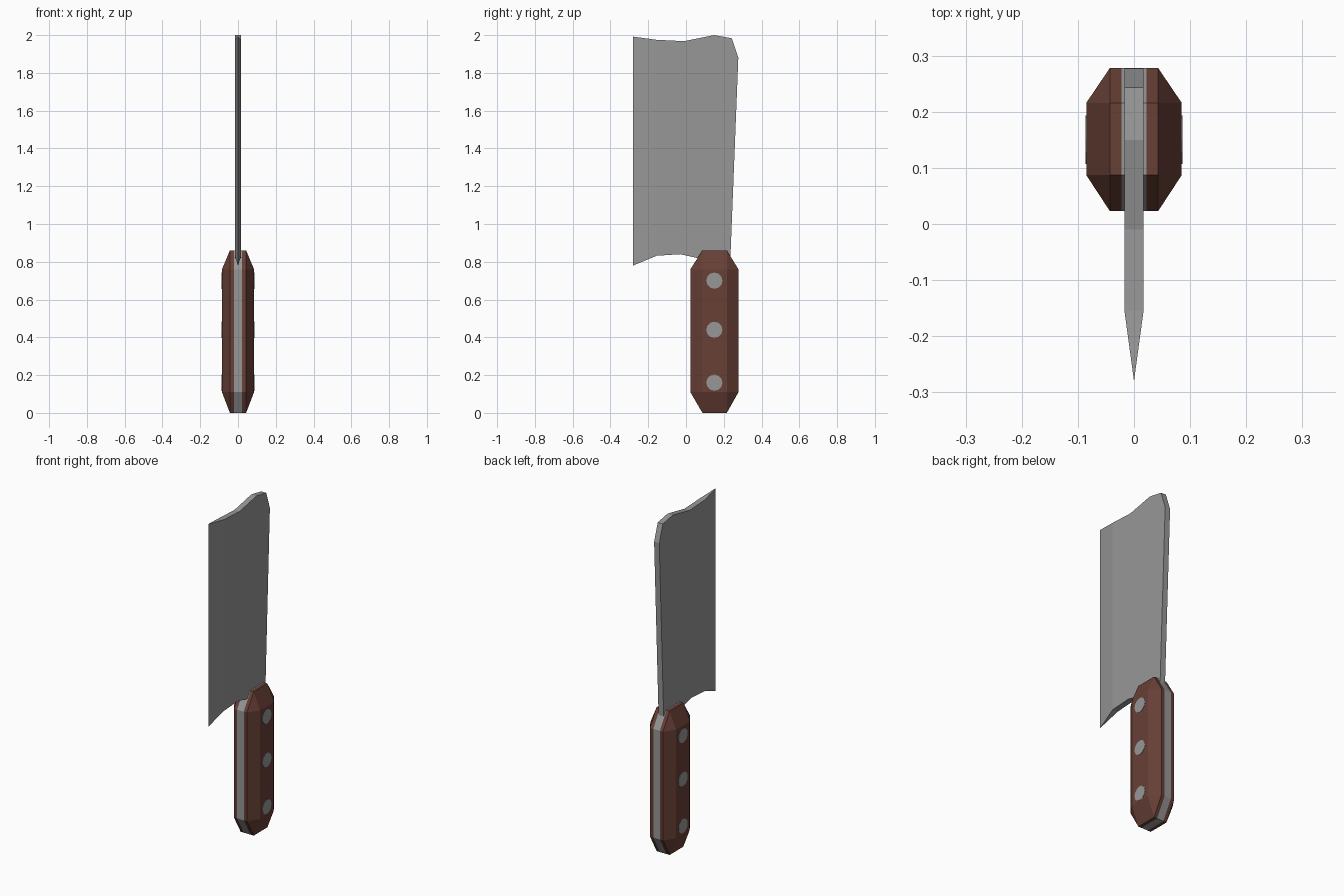
import bpy, bmesh, math
from mathutils import Matrix

if "Cube" in bpy.data.objects:
    bpy.data.objects.remove(bpy.data.objects["Cube"])


def material(name, rgb):
    m = bpy.data.materials.new(name)
    m.diffuse_color = (*rgb, 1.0)
    m.use_nodes = True
    m.node_tree.nodes["Principled BSDF"].inputs["Base Color"].default_value = m.diffuse_color
    return m


steel = material("steel grey", (0.31, 0.31, 0.31))
wood = material("dark red wood", (0.135, 0.05, 0.036))


def finish(bm, name, mat):
    bmesh.ops.recalc_face_normals(bm, faces=bm.faces)
    me = bpy.data.meshes.new(name)
    bm.to_mesh(me)
    bm.free()
    me.materials.append(mat)
    ob = bpy.data.objects.new(name, me)
    bpy.context.collection.objects.link(ob)
    return ob


def prism(name, outline, half, mat):
    """Extrude a (y, z) outline symmetrically across x."""
    bm = bmesh.new()
    a = [bm.verts.new((-half, y, z)) for y, z in outline]
    b = [bm.verts.new((half, y, z)) for y, z in outline]
    bm.faces.new(a)
    bm.faces.new(b)
    for i in range(len(a)):
        j = (i + 1) % len(a)
        bm.faces.new((a[i], a[j], b[j], b[i]))
    return finish(bm, name, mat)


# Blade: flat body with a wedge down to the cutting edge at the front
body = [(-0.155, 1.975), (-0.01, 1.968), (0.15, 2.0), (0.243, 1.983),
        (0.277, 1.88), (0.235, 0.82), (0.20, 0.76), (0.10, 0.76),
        (0.06, 0.82), (-0.03, 0.84), (-0.155, 0.832)]
bm = bmesh.new()
left, right = [[bm.verts.new((x, y, z)) for y, z in body] for x in (-0.017, 0.017)]
tip = bm.verts.new((0, -0.28, 1.992))
heel = bm.verts.new((0, -0.28, 0.78))
for side in (left, right):
    bm.faces.new(side)
    bm.faces.new((side[-1], heel, tip, side[0]))
for i in range(len(body) - 1):
    bm.faces.new((left[i], left[i + 1], right[i + 1], right[i]))
bm.faces.new((left[0], right[0], tip))
bm.faces.new((left[-1], right[-1], heel))
finish(bm, "blade", steel)

# Tang: steel core sandwiched in the handle
Y0, Y1, YA, YB = 0.023, 0.278, 0.087, 0.216
prism("tang", [(YA, 0), (YB, 0), (Y1, 0.11), (Y1, 0.76), (YB, 0.86),
               (YA, 0.86), (Y0, 0.76), (Y0, 0.11)], 0.022, steel)

# Wooden handle scales: chamfered slabs on both sides of the tang
for name, s in (("left_scale", -1), ("right_scale", 1)):
    bm = bmesh.new()
    pts = []
    for z in (0, 0.86):
        pts += [(x, y, z) for x in (0.022, 0.043) for y in (YA, YB)]
    for z in (0.11, 0.76):
        pts += [(x, y, z) for x in (0.022, 0.043) for y in (Y0, Y1)]
        pts += [(0.085, y, z) for y in (YA, YB)]
    for x, y, z in pts:
        bm.verts.new((s * x, y, z))
    bmesh.ops.convex_hull(bm, input=bm.verts)
    bmesh.ops.dissolve_limit(bm, angle_limit=0.01, verts=bm.verts, edges=bm.edges)
    finish(bm, name, wood)

# Rivets through the handle, almost flush with the wood
for i, z in enumerate((0.16, 0.44, 0.70)):
    bm = bmesh.new()
    bmesh.ops.create_cone(bm, cap_ends=True, segments=12, radius1=0.043,
                          radius2=0.043, depth=0.173,
                          matrix=Matrix.Translation((0, 0.15, z)) @ Matrix.Rotation(math.pi / 2, 4, 'Y'))
    finish(bm, f"rivet_{i + 1}", steel)
